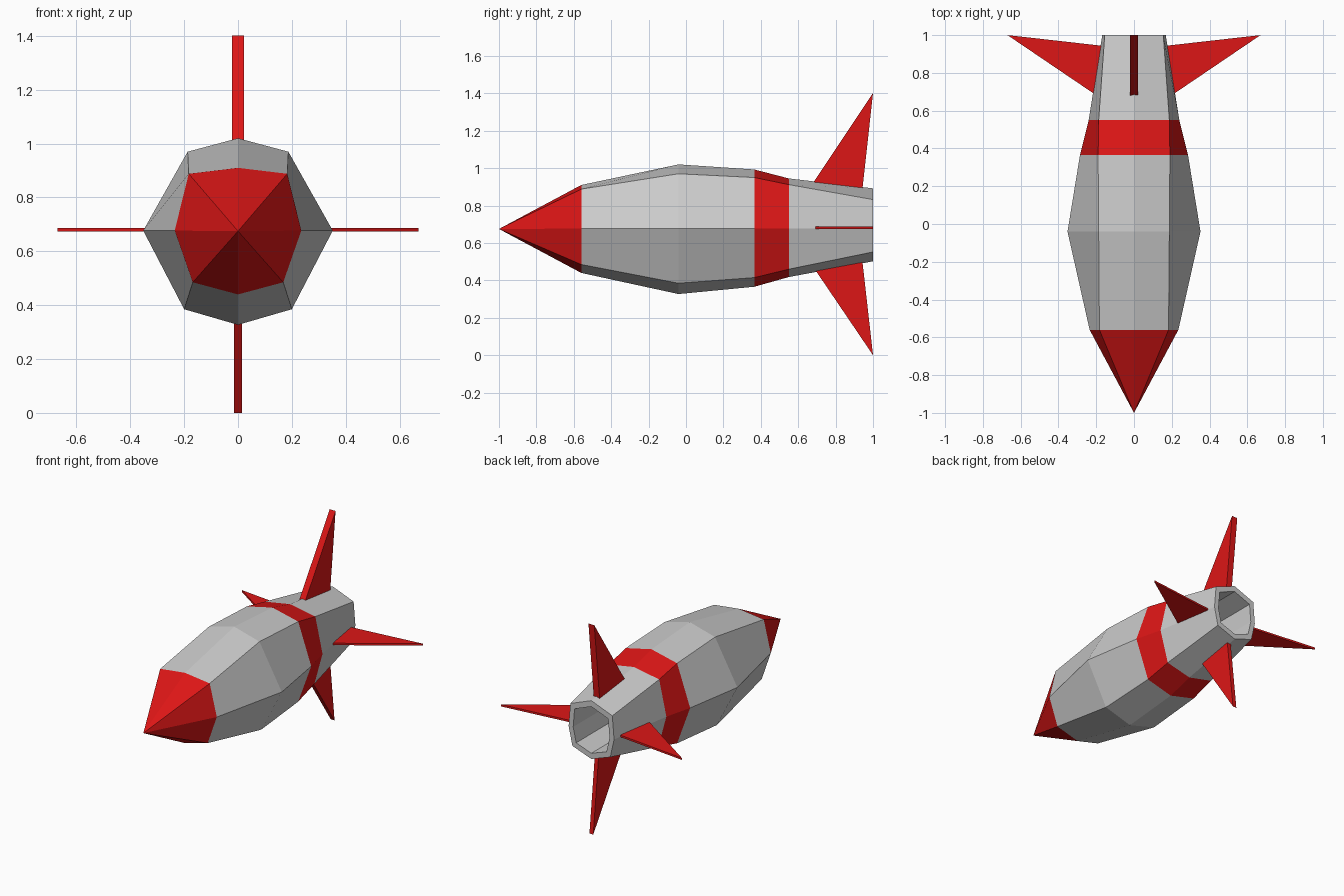
import bpy
import math
from mathutils import Matrix

if "Cube" in bpy.data.objects:
    bpy.data.objects.remove(bpy.data.objects["Cube"])

CZ = 0.677  # height of the long axis

red = bpy.data.materials.new("red_paint")
red.diffuse_color = (0.72, 0.008, 0.008, 1)
red.use_nodes = True
red.node_tree.nodes["Principled BSDF"].inputs["Base Color"].default_value = red.diffuse_color


def add_mesh(name, verts, faces, mat=None):
    mesh = bpy.data.meshes.new(name)
    mesh.from_pydata(verts, [], faces)
    mesh.update()
    obj = bpy.data.objects.new(name, mesh)
    bpy.context.collection.objects.link(obj)
    if mat:
        mesh.materials.append(mat)
    return obj


def ring(y, side, top, ux, uz, lx, lz, bottom):
    """Eight-sided cross-section, symmetric in x: side, upper corner, top, lower corner, bottom."""
    right = [(0, top), (ux, uz), (side, CZ), (lx, lz), (0, bottom)]
    left = [(-x, z) for x, z in right[3:0:-1]]
    return [(x, y, z) for x, z in right + left]


def shrink(r, factor, y):
    return [(x * factor, y, CZ + 0.015 + (z - CZ - 0.015) * factor) for x, _, z in r]


def loft(name, rings, mat=None, cap_end=False):
    verts = [v for r in rings for v in r]
    faces = []
    for k in range(len(rings) - 1):
        a, b = k * 8, (k + 1) * 8
        for i in range(8):
            j = (i + 1) % 8
            faces.append((a + i, b + i, b + j, a + j))
    if cap_end:
        faces.append(tuple(range(len(verts) - 8, len(verts))))
    # the ring runs clockwise seen from the front, so flip for outward normals
    return add_mesh(name, verts, [f[::-1] for f in faces], mat)


# Cross-sections from nose to tail
nose_ring = ring(-0.56, 0.235, 0.91, 0.183, 0.888, 0.168, 0.485, 0.44)
wide_ring = ring(-0.04, 0.352, 1.02, 0.187, 0.97, 0.20, 0.385, 0.327)
band_front = ring(0.365, 0.286, 0.993, 0.19, 0.95, 0.19, 0.415, 0.366)
band_back = ring(0.55, 0.24, 0.945, 0.187, 0.912, 0.18, 0.46, 0.418)
tail_ring = ring(1.0, 0.168, 0.892, 0.155, 0.832, 0.14, 0.552, 0.502)

# Nose cone
add_mesh("nose_cone", [(0, -1, 0.675)] + nose_ring,
         [(0, (i + 1) % 8 + 1, i + 1) for i in range(8)], red)

# Hull, painted band and hollow tail
loft("hull", [nose_ring, wide_ring, band_front])
loft("band", [band_front, band_back], red)
loft("tail", [band_back, tail_ring, shrink(tail_ring, 0.8, 1.0),
              shrink(tail_ring, 0.8, 0.6)], cap_end=True)


# Fins: flat triangular plates (radius, y) turned around the long axis
def fin(name, angle, thickness, profile, centre):
    n = len(profile)
    verts = [(s * thickness / 2, y, r) for s in (-1, 1) for r, y in profile]
    faces = [tuple(range(n)), tuple(range(2 * n - 1, n - 1, -1))]
    faces += [(i, i + n, (i + 1) % n + n, (i + 1) % n) for i in range(n)]
    obj = add_mesh(name, verts, [f[::-1] for f in faces], red)
    obj.data.transform(Matrix.Translation((0, 0, centre)) @ Matrix.Rotation(angle, 4, 'Y'))
    obj.data.update()


fin("top_fin", 0, 0.043, [(0.23, 0.67), (0.725, 1.0), (0.20, 0.942)], CZ)
fin("bottom_fin", math.pi, 0.028, [(0.19, 0.67), (0.677, 1.0), (0.165, 0.942)], CZ)
for label, sign in (("right", 1), ("left", -1)):
    fin(label + "_fin", sign * math.pi / 2, 0.013,
        [(0.19, 0.675), (0.67, 1.0), (0.155, 0.942)], 0.681)
